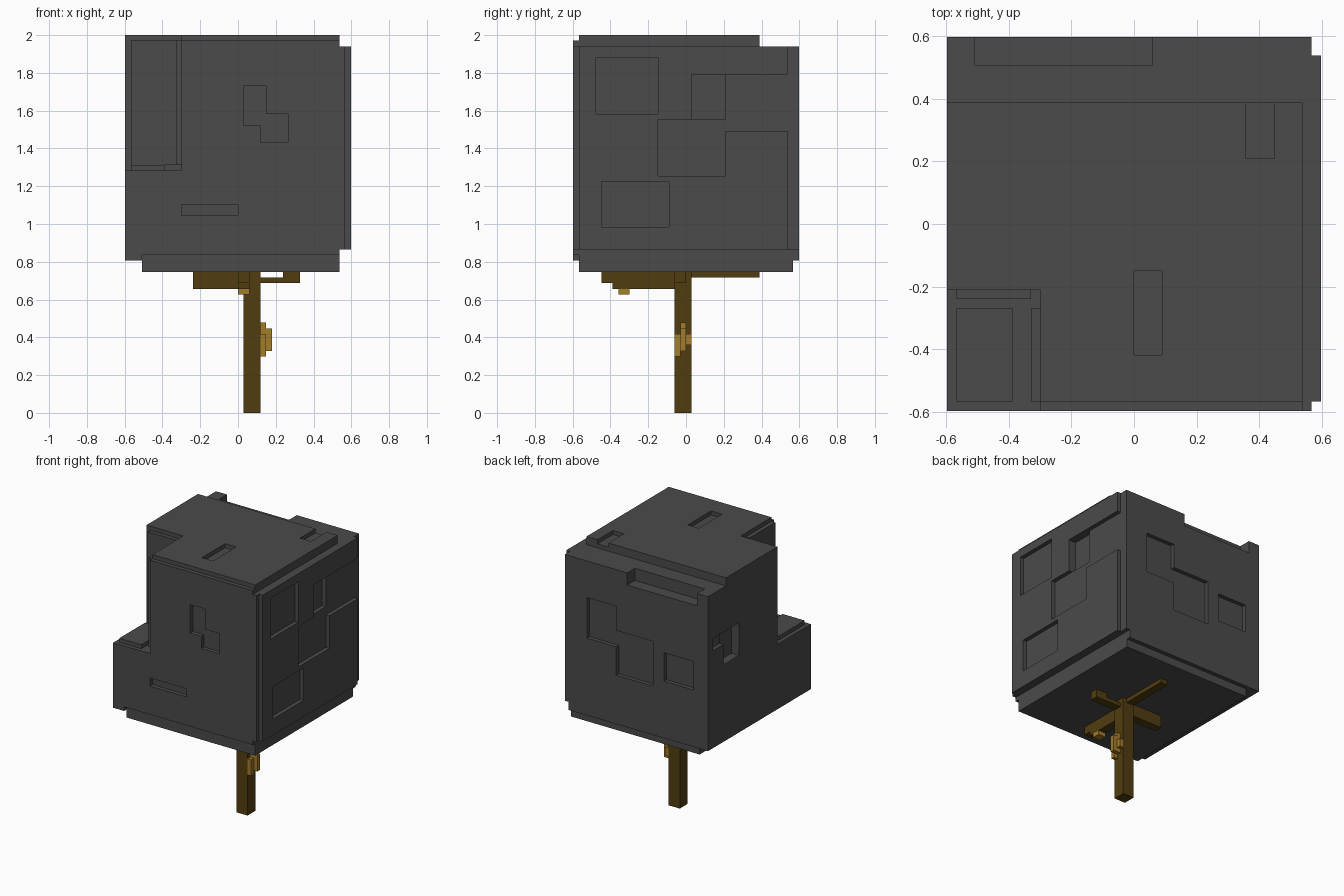
import bpy
import bmesh

if "Cube" in bpy.data.objects:
    bpy.data.objects.remove(bpy.data.objects["Cube"])

U = 2 / 67  # one block unit; the model is 40 blocks wide and 67 tall
HALF = 20


def material(name, *rgb):
    m = bpy.data.materials.new(name)
    m.diffuse_color = (*rgb, 1)
    m.use_nodes = True
    m.node_tree.nodes["Principled BSDF"].inputs["Base Color"].default_value = m.diffuse_color
    return m


class BlockPart:
    """A solid made of boxes that are added or carved in order, then skinned."""

    def __init__(self, name, mat):
        self.name, self.mat, self.steps = name, mat, []

    def add(self, x, y, z):
        self.steps.append((True, (x, y, z)))
        return self

    def carve(self, x, y, z):
        self.steps.append((False, (x, y, z)))
        return self

    def recess(self, face, across, z, depth=1):
        """Sunken rectangle in one of the four upright faces."""
        low = face in ("front", "left")
        d = (-HALF, depth - HALF) if low else (HALF - depth, HALF)
        return self.carve(across, d, z) if face in ("front", "back") else self.carve(d, across, z)

    def build(self):
        cuts = [sorted({v for _, box in self.steps for v in box[a]}) for a in range(3)]
        solid = set()
        for adding, box in self.steps:
            r = [range(*(cuts[a].index(v) for v in box[a])) for a in range(3)]
            cells = {(i, j, k) for i in r[0] for j in r[1] for k in r[2]}
            solid = solid | cells if adding else solid - cells
        bm = bmesh.new()
        verts = {}
        for c in solid:
            for a in range(3):
                for side in (0, 1):
                    n = list(c)
                    n[a] += 2 * side - 1
                    if tuple(n) in solid:
                        continue
                    quad = []
                    for du, dv in ((0, 0), (1, 0), (1, 1), (0, 1)):
                        p = list(c)
                        p[a] += side
                        p[(a + 1) % 3] += du
                        p[(a + 2) % 3] += dv
                        p = tuple(p)
                        if p not in verts:
                            verts[p] = bm.verts.new([cuts[i][p[i]] * U for i in range(3)])
                        quad.append(verts[p])
                    bm.faces.new(quad if side else quad[::-1])
        mesh = bpy.data.meshes.new(self.name)
        bm.to_mesh(mesh)
        bm.free()
        mesh.materials.append(self.mat)
        bpy.context.collection.objects.link(bpy.data.objects.new(self.name, mesh))


grey = material("dark_grey_foliage", 0.069, 0.069, 0.069)
brown = material("dark_brown_wood", 0.083, 0.046, 0.005)
tan = material("tan_growth", 0.36, 0.20, 0.023)

foliage = BlockPart("foliage", grey)
full, inner = (-HALF, HALF), (1 - HALF, HALF - 1)
front_skin = (-HALF, 1 - HALF)

# Main cube with stepped underside, top slab and right plate
foliage.add((-20, 19), full, (29, 65))
foliage.add((-20, 18), full, (27, 29))
foliage.carve((-17, 18), front_skin, (27, 28))
foliage.add((-17, 18), inner, (25, 27))
foliage.add((-19, 18), front_skin, (65, 66))
foliage.add((-20, 18), (-19, 13), (65, 67))
foliage.add((19, 20), (-19, 18), (29, 65))

# Large notch at the front left corner, with a thin pad on each wall
foliage.carve((-20, -10), (-20, -7), (43, 67))
foliage.add((-19, -13), (-19, -9), (43, 44))
foliage.add((-19, -11), (-8, -7), (44, 66))
foliage.add((-11, -10), (-19, -9), (44, 66))

# Notch and recesses in the top
foliage.carve((-17, 2), (17, 20), (62, 65))
foliage.carve((0, 3), (-14, -5), (66, 67))
foliage.carve((12, 15), (7, 13), (66, 67))

# Recesses in the four sides
foliage.recess("front", (-10, 0), (35, 37))
foliage.recess("front", (1, 5), (51, 58))
foliage.recess("front", (4, 9), (48, 53))
foliage.recess("right", (-16, -5), (53, 63))
foliage.recess("right", (-15, -3), (33, 41))
foliage.recess("right", (-5, 7), (42, 52))
foliage.recess("right", (1, 7), (52, 60), depth=2)
foliage.recess("right", (7, 18), (50, 60))
foliage.recess("back", (5, 13), (46, 56))
foliage.recess("back", (-5, 5), (39, 50))
foliage.recess("back", (-16, -8), (41, 48))
foliage.recess("left", (12, 18), (51, 54))
foliage.recess("left", (8, 14), (46, 54), depth=2)
foliage.build()

# Trunk and the branches spreading under the foliage
BlockPart("trunk", brown).add((1, 4), (-2, 1), (0, 25)).build()
BlockPart("left_branch", brown).add((-8, 1), (-2, 0), (22, 25)).build()
BlockPart("right_branch", brown).add((4, 11), (-2, 0), (23, 24)).add((8, 11), (-2, 0), (24, 25)).build()
BlockPart("front_branch", brown).add((0, 2), (-13, -2), (22, 25)).add((0, 2), (-15, -13), (23, 25)).build()
BlockPart("back_branch", brown).add((1, 3), (1, 13), (24, 25)).build()

# Light growths on the trunk and under the front branch
growth = BlockPart("trunk_growth", tan)
growth.add((4, 5), (-2, -1), (10, 14)).add((4, 5), (-1, 0), (11, 16))
growth.add((5, 6), (-1, 0), (11, 15)).add((4, 5), (0, 1), (12, 14))
growth.build()
BlockPart("branch_growth", tan).add((0, 2), (-12, -10), (21, 22)).build()
